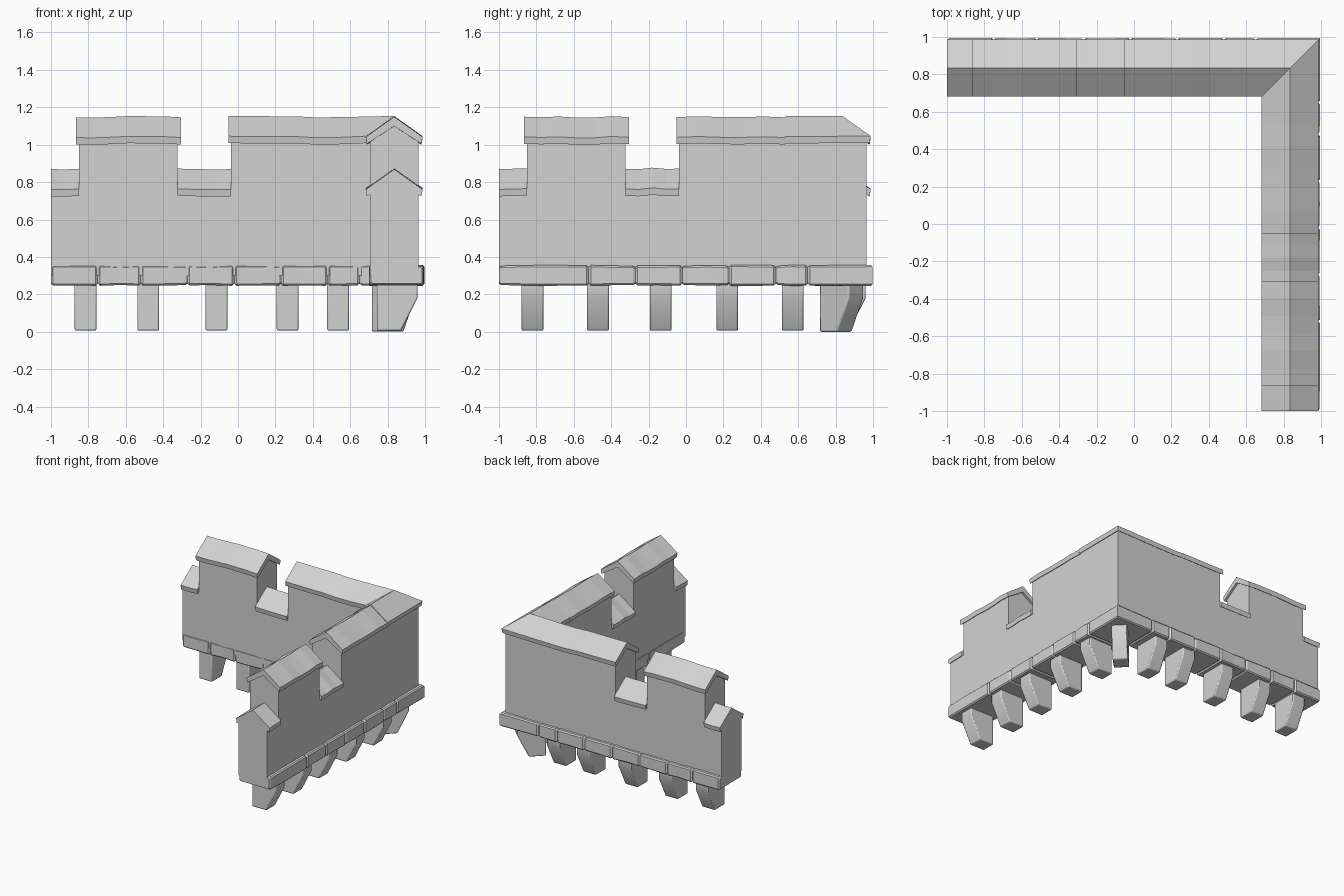
import bpy, bmesh, random
from mathutils import Vector, Matrix

random.seed(4)
if "Cube" in bpy.data.objects:
    bpy.data.objects.remove(bpy.data.objects["Cube"], do_unlink=True)

MID = 0.835            # centreline of both legs of the L-shaped wall

stone = bpy.data.materials.new("grey stone")
stone.use_nodes = True
GREY = (0.65, 0.65, 0.65, 1)
stone.diffuse_color = GREY
stone.node_tree.nodes["Principled BSDF"].inputs["Base Color"].default_value = GREY


def finish(name, bm):
    bmesh.ops.recalc_face_normals(bm, faces=bm.faces)
    mesh = bpy.data.meshes.new(name)
    bm.to_mesh(mesh)
    bm.free()
    mesh.materials.append(stone)
    obj = bpy.data.objects.new(name, mesh)
    bpy.context.collection.objects.link(obj)
    return obj


def place(s, offset, z):
    """Point on the L: s < 0 is the back leg, s > 0 the left leg, 0 the mitre."""
    x = MID + (s if s < 0 else offset)
    y = MID + (-s if s > 0 else offset)
    return Vector((x, y, z))


def sweep(name, stations):
    """Join (s, section) stations into a capped solid that follows the L."""
    bm = bmesh.new()
    rings = [[bm.verts.new(place(s, o, z)) for o, z in sec] for s, sec in stations]
    for a, b in zip(rings, rings[1:]):
        for i in range(len(a)):
            j = (i + 1) % len(a)
            bm.faces.new((a[i], a[j], b[j], b[i]))
    bm.faces.new(rings[0])
    bm.faces.new(rings[-1])
    return finish(name, bm)


def along(side, p):
    return side * (MID - p)


def wall_section(peak):
    return [(-.13, .3), (.13, .3), (.13, peak - .13), (0, peak - .045), (-.13, peak - .13)]


def roof_section(peak):
    return [(-.152, peak - .108), (0, peak), (.152, peak - .108),
            (.146, peak - .145), (0, peak - .05), (-.146, peak - .145)]


def roof(name, s0, s1, peak, parts):
    """Gabled coping with a slightly uneven ridge."""
    stops = [s0 + (s1 - s0) * i / parts for i in range(parts + 1)]
    sweep(name, [(s, roof_section(peak + random.uniform(-.006, .004))) for s in stops])


def base_section(grow):
    w, top, low, c = .143 + grow, .352 + grow, .25 - grow, .009
    outline = [(-w, low + c), (-w + c, low), (w - c, low), (w, low + c),
               (w, top - c), (w - c, top), (-w + c, top), (-w, top - c)]
    return [(o + .013, z) for o, z in outline]


def base_stone(name, s0, s1):
    """Rounded block, pinched at the joints."""
    e = .012
    inner = [s0 + e, (s0 + s1) / 2, s1 - e]
    if s0 < 0 < s1:
        inner[1] = 0
    stations = [(s0, base_section(-.007))]
    stations += [(s, base_section(random.uniform(0, .005))) for s in inner]
    sweep(name, stations + [(s1, base_section(-.007))])


def bracket(name, centre, angle, foot=.006):
    """Corbel whose outer side slopes in towards the foot; local +x is outward."""
    profile = [(-.1, .26), (-.1, foot), (.03, foot), (.118, .18), (.118, .26)]
    bm = bmesh.new()
    face = bm.faces.new([bm.verts.new((x, -.058, z)) for x, z in profile])
    ext = bmesh.ops.extrude_face_region(bm, geom=[face])
    bmesh.ops.translate(bm, vec=(0, .116, 0),
                        verts=[v for v in ext["geom"] if isinstance(v, bmesh.types.BMVert)])
    bmesh.ops.transform(bm, verts=bm.verts, matrix=Matrix.Translation((*centre, 0))
                        @ Matrix.Rotation(angle, 4, "Z"))
    obj = finish(name, bm)
    bevel = obj.modifiers.new("worn edges", "BEVEL")
    bevel.width, bevel.segments = .008, 2
    bpy.context.view_layer.objects.active = obj
    obj.select_set(True)
    bpy.ops.object.shade_smooth_by_angle(angle=.7)
    obj.select_set(False)


HIGH, LOW = 1.15, .873
# Both legs share the same battlement rhythm
for side, leg in ((-1, "back"), (1, "left")):
    def span(p, q):
        return sorted((along(side, p), along(side, q)))

    for part, p, q, peak in (("end_wall", -1, -.85, LOW), ("merlon_wall", -.85, -.323, HIGH),
                             ("crenel_wall", -.323, -.037, LOW)):
        sweep(f"{leg}_{part}", [(s, wall_section(peak)) for s in span(p, q)])
    for part, p, q, peak, n in (("end_coping", -1, -.85, LOW, 2),
                                ("merlon_coping", -.865, -.305, HIGH, 6),
                                ("crenel_coping", -.323, -.037, LOW, 4),
                                ("long_coping", -.05, .53, HIGH, 5)):
        roof(f"{leg}_{part}", *span(p, q), peak, n)

    joints = [-1, -.52, -.27, -.02, .23, .48, .65]
    if side < 0:
        joints.insert(1, -.75)
    for i, (p, q) in enumerate(zip(joints, joints[1:])):
        base_stone(f"{leg}_base_stone_{i + 1}", *span(p, q))

# Corner pieces turn through the mitre
reach = MID + .037
sweep("corner_wall", [(s, wall_section(HIGH)) for s in (-reach, 0, reach)])
roof("corner_coping", -MID + .53, MID - .53, HIGH, 2)
base_stone("corner_base_stone", -MID + .65, MID - .65)

# Brackets under the base
for i, p in enumerate((-.815, -.48, -.115, .265, .535)):
    bracket(f"back_bracket_{i + 1}", (p, MID + .007), 1.5708)
for i, p in enumerate((-.82, -.47, -.135, .22, .57)):
    bracket(f"left_bracket_{i + 1}", (MID + .007, p), 0)
bracket("corner_bracket", (MID - .01, MID - .01), .7854, 0)
